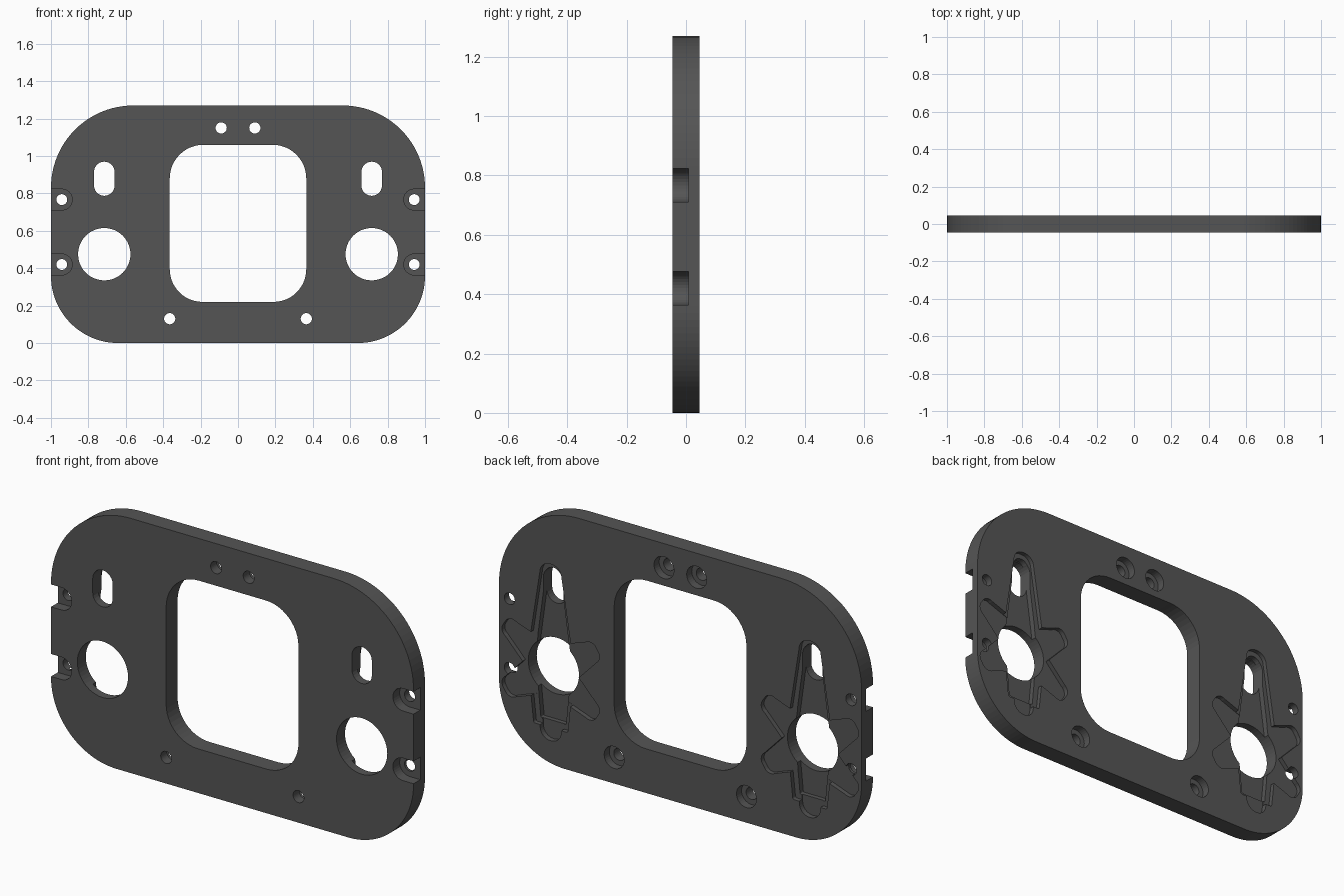
import bpy, bmesh, math

if "Cube" in bpy.data.objects:
    bpy.data.objects.remove(bpy.data.objects["Cube"])

H, T = 1.27, 0.045          # plate height, half thickness
HUB = (0.715, 0.475)        # centre of the round hole


def prism(name, pts, y0, y1):
    """Extrude an x-z outline from y0 to y1."""
    bm = bmesh.new()
    f = bm.faces.new([bm.verts.new((x, y0, z)) for x, z in pts])
    r = bmesh.ops.extrude_face_region(bm, geom=[f])
    for v in r["geom"]:
        if isinstance(v, bmesh.types.BMVert):
            v.co.y = y1
    bmesh.ops.recalc_face_normals(bm, faces=bm.faces)
    me = bpy.data.meshes.new(name)
    bm.to_mesh(me)
    bm.free()
    ob = bpy.data.objects.new(name, me)
    bpy.context.collection.objects.link(ob)
    return ob


def arc(cx, cz, r, a0, a1, n):
    return [(cx + r * math.cos(math.radians(a0 + (a1 - a0) * i / n)),
             cz + r * math.sin(math.radians(a0 + (a1 - a0) * i / n))) for i in range(n + 1)]


def rounded(w, z0, z1, r_low, r_high, n=24):
    return (arc(w - r_low, z0 + r_low, r_low, -90, 0, n) + arc(w - r_high, z1 - r_high, r_high, 0, 90, n)
            + arc(-w + r_high, z1 - r_high, r_high, 90, 180, n) + arc(-w + r_low, z0 + r_low, r_low, 180, 270, n))


def circle(cx, cz, r, n=32):
    return arc(cx, cz, r, 0, 360, n)[:-1]


def arm(c, angle, length, w0, w1, tip):
    """Tapered arm from c outward, with corners of radius tip at its end."""
    pts = [(0, -w0)] + arc(length - tip, -w1 + tip, tip, -90, 0, 8) \
        + arc(length - tip, w1 - tip, tip, 0, 90, 8) + [(0, w0)]
    ca, sa = math.cos(math.radians(angle)), math.sin(math.radians(angle))
    return [(c[0] + x * ca - z * sa, c[1] + x * sa + z * ca) for x, z in pts]


plate = prism("face_plate", rounded(1.0, 0, H, 0.36, 0.44), -T, T)


def cut(pts, y0=-0.1, y1=0.1):
    cutter = prism("cutter", pts, y0, y1)
    cutter.hide_render = True
    m = plate.modifiers.new("cut", "BOOLEAN")
    m.operation, m.solver, m.object = "DIFFERENCE", "EXACT", cutter
    bpy.context.view_layer.objects.active = plate
    bpy.ops.object.modifier_apply(modifier=m.name)
    bpy.data.objects.remove(cutter)


# Central window
cut(rounded(0.365, 0.22, 1.06, 0.175, 0.18, 12))

for s in (-1, 1):
    hub = (s * HUB[0], HUB[1])
    # Counterbored screw holes, opening at the back
    for x, z in ((0.09, 1.15), (0.365, 0.13)):
        cut(circle(s * x, z, 0.03))
        cut(circle(s * x, z, 0.055), 0.005, 0.1)
    # Edge notches with screw holes, open at the front and side
    for z in (0.42, 0.767):
        a = 90 if s > 0 else -90
        cut(arc(s * 0.942, z, 0.056, a, a + 180, 16) + [(s * 1.1, z - s * 0.056), (s * 1.1, z + s * 0.056)],
            -0.1, 0.008)
        cut(circle(s * 0.942, z, 0.029))
    # Star recess in the back: four short arms, then stepped long arms
    for a in (33, 147, 213, 327):
        cut(arm(hub, a, 0.305, 0.115, 0.052, 0.04), 0.022, 0.1)
    cut(arm(hub, 90, 0.525, 0.135, 0.06, 0.055), 0.024, 0.1)
    cut(arm(hub, 90, 0.50, 0.105, 0.042, 0.04), -0.004, 0.1)
    cut(arm(hub, 270, 0.29, 0.125, 0.095, 0.01), 0.023, 0.1)
    cut(arm(hub, 270, 0.355, 0.07, 0.058, 0.055), 0.019, 0.1)
    cut(arm(hub, 270, 0.265, 0.095, 0.07, 0.005), -0.003, 0.1)
    # Round hole and vertical slot through the plate
    cut(circle(*hub, 0.14, 48))
    cut(arc(hub[0], 0.915, 0.055, 0, 180, 12) + arc(hub[0], 0.842, 0.055, 180, 360, 12))

mat = bpy.data.materials.new("dark_grey")
mat.diffuse_color = (0.09, 0.09, 0.09, 1)
mat.use_nodes = True
mat.node_tree.nodes["Principled BSDF"].inputs["Base Color"].default_value = mat.diffuse_color
plate.data.materials.clear()
plate.data.materials.append(mat)
for p in plate.data.polygons:
    p.material_index = 0
